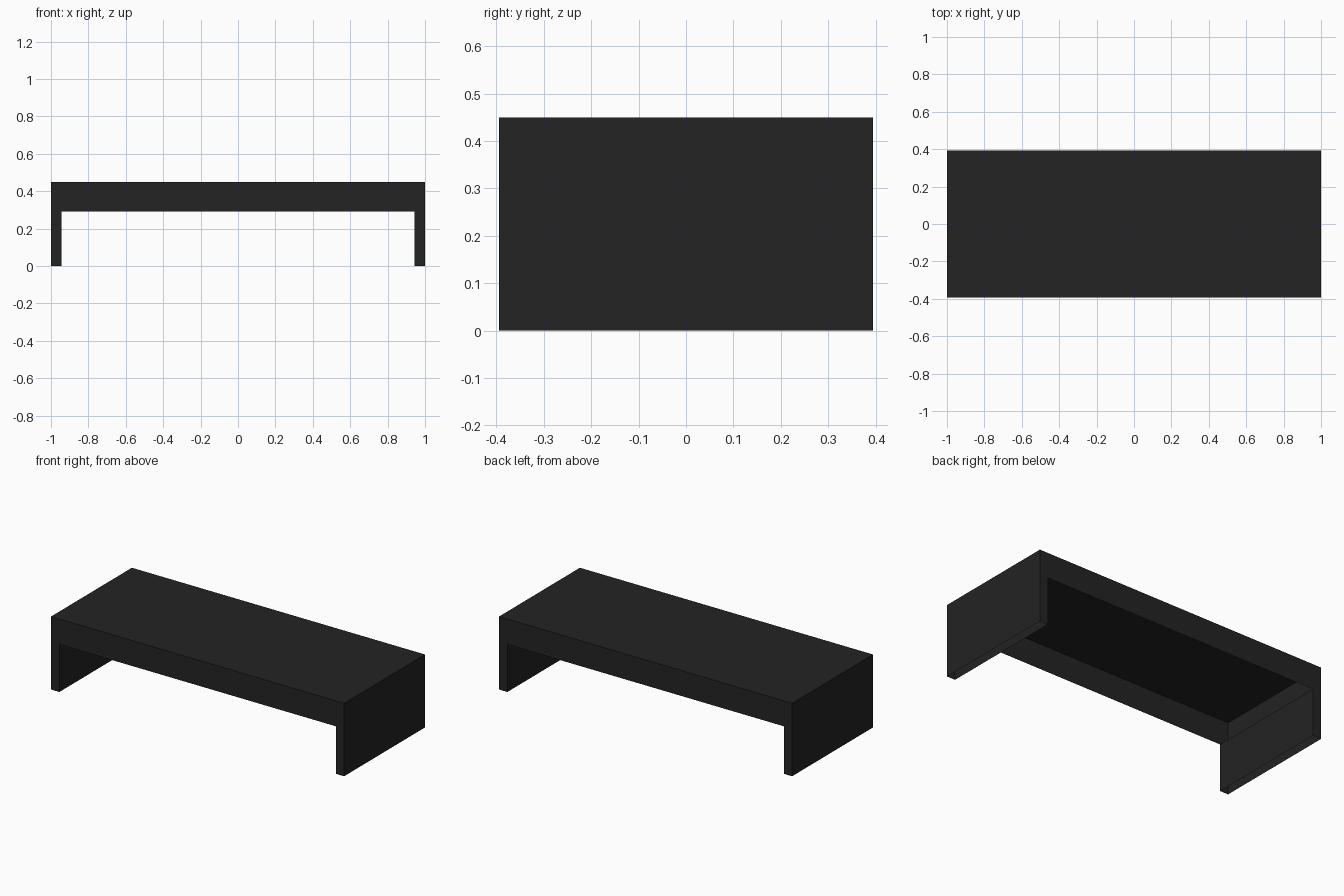
import bpy

if "Cube" in bpy.data.objects:
    bpy.data.objects.remove(bpy.data.objects["Cube"])

# Main dimensions
HX, HY, H = 1.0, 0.394, 0.45     # half length, half depth, height
LEG, APRON = 0.057, 0.293        # leg thickness, lower edge of apron

black = bpy.data.materials.new("matte black")
black.diffuse_color = (0.017, 0.017, 0.017, 1)
black.use_nodes = True
black.node_tree.nodes["Principled BSDF"].inputs["Base Color"].default_value = black.diffuse_color


def panel(name, corners):
    """Thin flat sheet from its corner points."""
    me = bpy.data.meshes.new(name)
    me.from_pydata(corners, [], [range(len(corners))])
    me.materials.append(black)
    ob = bpy.data.objects.new(name, me)
    bpy.context.collection.objects.link(ob)
    return ob


def side_sheet(name, x, top, outward):
    """Upright sheet across the depth, facing +x or -x."""
    pts = [(x, -HY, 0), (x, HY, 0), (x, HY, top), (x, -HY, top)]
    return panel(name, pts if outward > 0 else pts[::-1])


# Table top: the body is a hollow shell, open underneath
panel("table_top", [(-HX, -HY, H), (HX, -HY, H), (HX, HY, H), (-HX, HY, H)])

# Front and back: one bridge-shaped sheet each, apron plus leg ends
inner = HX - LEG
bridge = [(-HX, 0), (-inner, 0), (-inner, APRON), (inner, APRON),
          (inner, 0), (HX, 0), (HX, H), (-HX, H)]
panel("front_apron", [(x, -HY, z) for x, z in bridge])
panel("back_apron", [(x, HY, z) for x, z in reversed(bridge)])

# Legs: outer and inner sheets at both ends
for s, side in ((-1, "left"), (1, "right")):
    side_sheet(side + "_leg_outer", s * HX, H, s)
    side_sheet(side + "_leg_inner", s * inner, APRON, -s)
